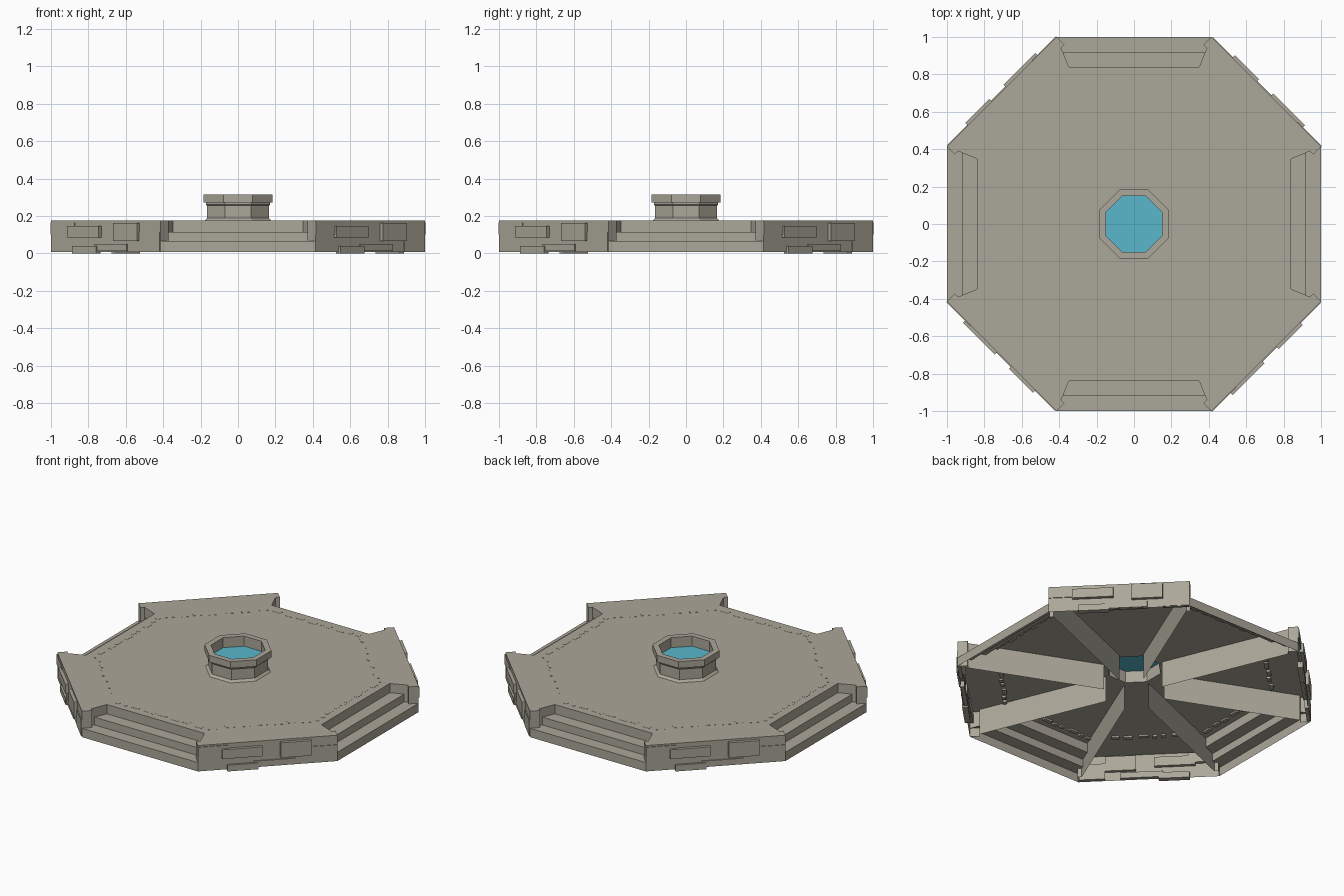
import bpy, bmesh, math, random
from mathutils import Matrix, Vector

if "Cube" in bpy.data.objects:
    bpy.data.objects.remove(bpy.data.objects["Cube"])

random.seed(4)
T = math.tan(math.pi / 8)      # half side of an octagon with apothem 1
TOP, BASE = 0.175, 0.008


def material(name, rgb):
    m = bpy.data.materials.new(name)
    m.diffuse_color = (*rgb, 1)
    m.use_nodes = True
    m.node_tree.nodes["Principled BSDF"].inputs["Base Color"].default_value = m.diffuse_color
    return m


stone = material("stone", (0.41, 0.385, 0.32))
blue = material("water_blue", (0.1, 0.47, 0.6))


def make(name, faces, angles=(0,), mat=stone):
    """Build an object from polygons, repeated around z at the given angles."""
    bm = bmesh.new()
    for a in angles:
        rot = Matrix.Rotation(math.radians(a), 3, 'Z')
        for f in faces:
            bm.faces.new([bm.verts.new(rot @ Vector(p)) for p in f])
    bmesh.ops.remove_doubles(bm, verts=bm.verts, dist=1e-5)
    bmesh.ops.recalc_face_normals(bm, faces=bm.faces)
    me = bpy.data.meshes.new(name)
    bm.to_mesh(me)
    bm.free()
    me.materials.append(mat)
    ob = bpy.data.objects.new(name, me)
    bpy.context.collection.objects.link(ob)
    return ob


def box(x0, x1, y0, y1, z0, z1):
    a = [(x0, y0), (x1, y0), (x1, y1), (x0, y1)]
    lo, hi = [(x, y, z0) for x, y in a], [(x, y, z1) for x, y in a]
    return [lo[::-1], hi] + [[lo[i], lo[(i + 1) % 4], hi[(i + 1) % 4], hi[i]]
                             for i in range(4)]


def octant_strip(profile):
    """Sweep (apothem, z) points across the octagon side that faces -y."""
    return [[(-a * T, -a, z), (a * T, -a, z), (b * T, -b, w), (-b * T, -b, w)]
            for (a, z), (b, w) in zip(profile, profile[1:])]


CARD = (0, 90, 180, 270)
DIAG = (45, 135, 225, 315)
ALL = CARD + DIAG

# Deck plate, open in the middle below the basin
make("plaza_deck", octant_strip([(0.15, TOP), (0.84, TOP)]), ALL)

# Three-tread stairs on the four axis sides
make("stairs", octant_strip([(1, BASE), (1, 0.065), (0.92, 0.065),
                             (0.92, 0.115), (0.84, 0.115), (0.84, TOP)]), CARD)

# Diagonal bastions: flush top, outer wall, end posts and radial ribs below
half = [(0.84 * T, -0.84), (0.94 * T, -0.94), (T, -0.94), (T, -1)]
outline = [(-x, y) for x, y in half] + half[::-1]
path = [(-0.17 * T, -0.17)] + outline[1:-1] + [(0.17 * T, -0.17)]
walls = [[(*p, BASE), (*q, BASE), (*q, TOP), (*p, TOP)]
         for p, q in zip(path, path[1:])]
make("bastion_tops", [[(*p, TOP) for p in outline]], DIAG)
make("bastion_walls_and_ribs", walls, DIAG)

# Stone blocks standing proud of the bastion walls (start, end, low, high, depth)
blocks = [(0.17, 0.46, 0.085, 0.145, 0.02), (0.59, 0.81, 0.065, 0.162, 0.02),
          (0.21, 0.43, 0.0, 0.04, 0.014), (0.40, 0.70, 0.012, 0.05, 0.007),
          (0.0, 0.22, 0.10, 0.165, 0.005), (0.81, 0.995, 0.012, 0.115, 0.004)]
faces = []
for u0, u1, z0, z1, d in blocks:
    faces += box(-T + 2 * T * u0, -T + 2 * T * u1, -1 - d, -0.98, z0, z1)
make("wall_blocks", faces, DIAG)

# Broken row of inlaid edging stones around the deck
faces = []
x = -0.78 * T
while x < 0.76 * T:
    w = random.uniform(0.02, 0.06)
    y = -0.78 + random.uniform(-0.006, 0.006)
    faces += box(x, min(x + w, 0.78 * T), y - 0.012, y + 0.012, 0.164, TOP + 0.001)
    x += w + random.uniform(0.015, 0.045)
make("edging_stones", faces, ALL)

# Octagonal basin with a flared foot and overhanging rim
make("basin", octant_strip([(0.18, TOP), (0.165, 0.188), (0.165, 0.255),
                            (0.172, 0.262), (0.172, 0.272), (0.185, 0.272),
                            (0.185, 0.315), (0.15, 0.315), (0.15, TOP)]), ALL)

# Water
r = 0.15 / math.cos(math.pi / 8)
ring = [(r * math.cos(math.pi / 8 + i * math.pi / 4),
         r * math.sin(math.pi / 8 + i * math.pi / 4), 0.25) for i in range(8)]
make("water", [ring], mat=blue)
